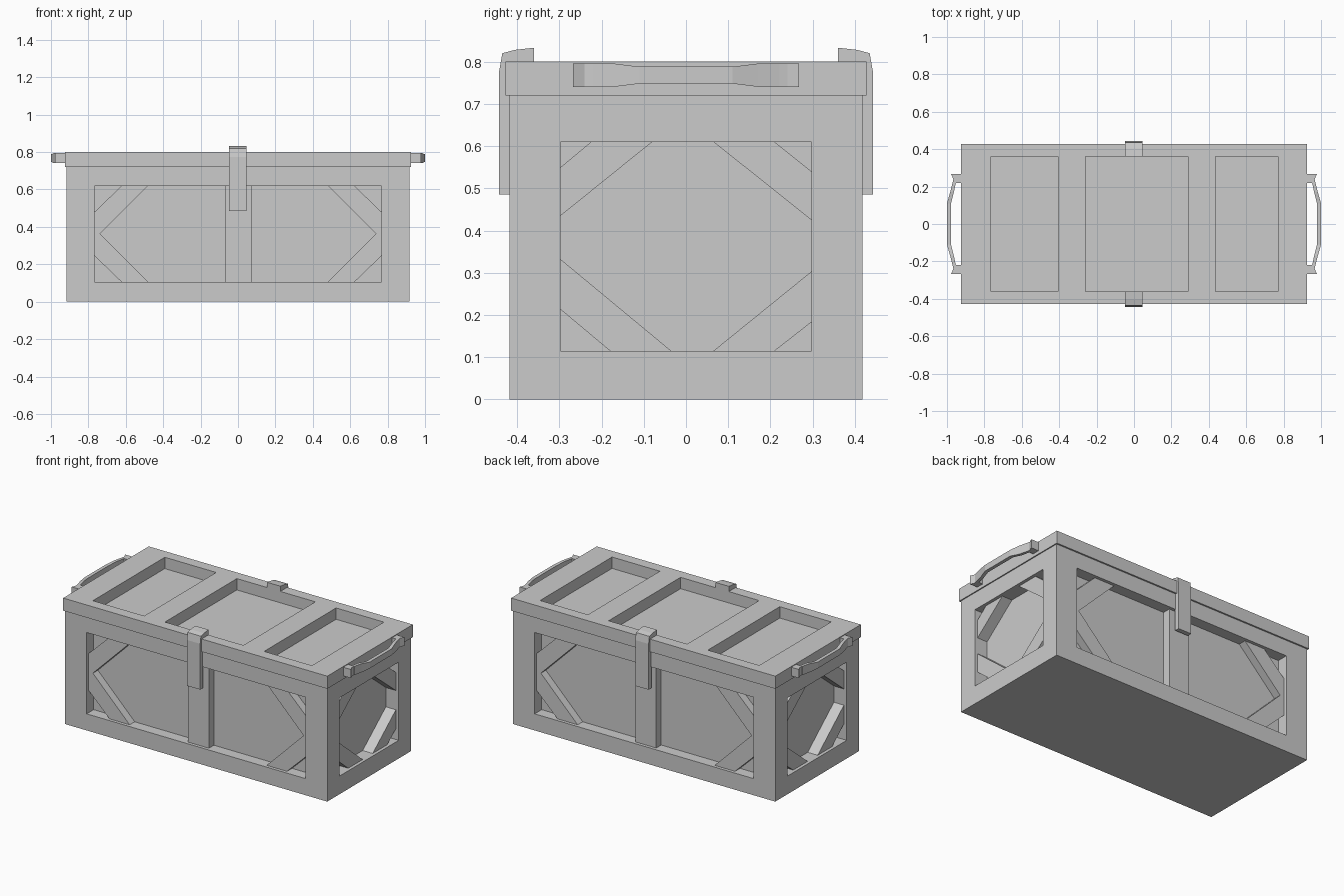
import bpy
import bmesh

if "Cube" in bpy.data.objects:
    bpy.data.objects.remove(bpy.data.objects["Cube"])


def make_object(name, verts, faces):
    mesh = bpy.data.meshes.new(name)
    bm = bmesh.new()
    vs = [bm.verts.new(v) for v in verts]
    for f in faces:
        bm.faces.new([vs[i] for i in f])
    bmesh.ops.recalc_face_normals(bm, faces=bm.faces[:])
    bm.to_mesh(mesh)
    bm.free()
    ob = bpy.data.objects.new(name, mesh)
    bpy.context.collection.objects.link(ob)
    return ob


def loft(name, rings):
    """Join equal-sized rings of points into a capped solid."""
    n = len(rings[0])
    faces = [list(range(n)), list(range((len(rings) - 1) * n, len(rings) * n))]
    for r in range(len(rings) - 1):
        for i in range(n):
            j = (i + 1) % n
            faces.append([r * n + i, r * n + j, (r + 1) * n + j, (r + 1) * n + i])
    return make_object(name, [p for ring in rings for p in ring], faces)


def prism(name, pts, plane, a, b):
    """Extrude a 2D outline between depths a and b, across y (XZ) or x (YZ)."""
    if plane == "XZ":
        return loft(name, [[(u, w, v) for u, v in pts] for w in (a, b)])
    return loft(name, [[(w, u, v) for u, v in pts] for w in (a, b)])


def box(name, x0, x1, y0, y1, z0, z1):
    return prism(name, [(x0, z0), (x1, z0), (x1, z1), (x0, z1)], "XZ", y0, y1)


def carve(ob, cutters):
    """Cut the boxes out of the object, then remove them."""
    bpy.context.view_layer.objects.active = ob
    for c in cutters:
        c.hide_render = True
        mod = ob.modifiers.new("recess", "BOOLEAN")
        mod.operation = "DIFFERENCE"
        mod.solver = "EXACT"
        mod.object = c
        bpy.ops.object.modifier_apply(modifier=mod.name)
        bpy.data.objects.remove(c)


BX, BY = 0.918, 0.418            # body half sizes
RX, RZ0, RZ1 = 0.767, 0.105, 0.62  # long side recess
SY, SZ0, SZ1 = 0.297, 0.115, 0.61  # end recess
DF, DS, INSET = 0.07, 0.09, 0.02   # recess depths, brace setback

# body with recessed panels on all four sides
body = box("crate_body", -BX, BX, -BY, BY, 0, 0.722)
cutters = []
for s in (-1, 1):
    y0, y1 = sorted((s * (BY - DF), s * 0.6))
    cutters.append(box("cutter", -RX, RX, y0, y1, RZ0, RZ1))
    x0, x1 = sorted((s * (BX - DS), s * 1.2))
    cutters.append(box("cutter", x0, x1, -SY, SY, SZ0, SZ1))
carve(body, cutters)

# lid with three sunken panels
lid = box("lid", -0.925, 0.925, -0.428, 0.428, 0.72, 0.80)
carve(lid, [box("cutter", a, b, -0.36, 0.36, 0.728, 0.95)
            for a, b in ((-0.765, -0.405), (-0.26, 0.29), (0.435, 0.77))])

# centre posts and corner braces on the long sides
zm = (RZ0 + RZ1) / 2
for s in (-1, 1):
    near, far = s * (BY - INSET), s * (BY - DF - 0.005)
    prism("centre_post", [(-0.07, RZ0), (0.075, RZ0), (0.075, RZ1), (-0.07, RZ1)],
          "XZ", near, far)
    for sx in (-1, 1):
        for sz in (-1, 1):
            outline = [(RX, 0), (RX, 0.1175), (0.622, 0.2575), (0.48, 0.2575), (0.738, 0)]
            prism("long_side_brace", [(sx * u, zm + sz * v) for u, v in outline],
                  "XZ", near, far)

# corner braces on the ends
end_braces = (
    [(-SY, 0.435), (-SY, 0.55), (-0.225, SZ1), (-0.08, SZ1)],
    [(0.21, SZ1), (SY, 0.54), (SY, 0.425), (0.065, SZ1)],
    [(-SY, 0.213), (-SY, 0.332), (-0.035, SZ0), (-0.18, SZ0)],
    [(0.065, SZ0), (0.21, SZ0), (SY, 0.183), (SY, 0.303)],
)
for s in (-1, 1):
    for outline in end_braces:
        prism("end_brace", outline, "YZ", s * (BX - INSET), s * (BX - DS - 0.005))

# latches hooking over the lid, front and back
latch = [(0.443, 0.485), (0.443, 0.775), (0.435, 0.82), (0.405, 0.828),
         (0.36, 0.833), (0.36, 0.79), (0.414, 0.79), (0.414, 0.485)]
for s in (-1, 1):
    prism("latch", [(s * u, v) for u, v in latch], "YZ", -0.048, 0.045)

# carrying handles: two mounts and a bowed bar
sections = [(0.222, 0.952, 0.970, 0.0275), (0.17, 0.963, 0.983, 0.0275),
            (0.11, 0.978, 1.0, 0.02)]
sections += [(-y, a, b, h) for y, a, b, h in reversed(sections)]
ZH = 0.768
for s in (-1, 1):
    loft("handle_bar", [[(s * a, y, ZH - h), (s * b, y, ZH - h),
                         (s * b, y, ZH + h), (s * a, y, ZH + h)]
                        for y, a, b, h in sections])
    for sy in (-1, 1):
        loft("handle_mount", [[(s * x, sy * y, z) for x, y in
                               ((0.92, 0.22), (0.97, 0.22), (0.966, 0.24),
                                (0.978, 0.268), (0.92, 0.268))]
                              for z in (ZH - 0.0275, ZH + 0.0275)])
